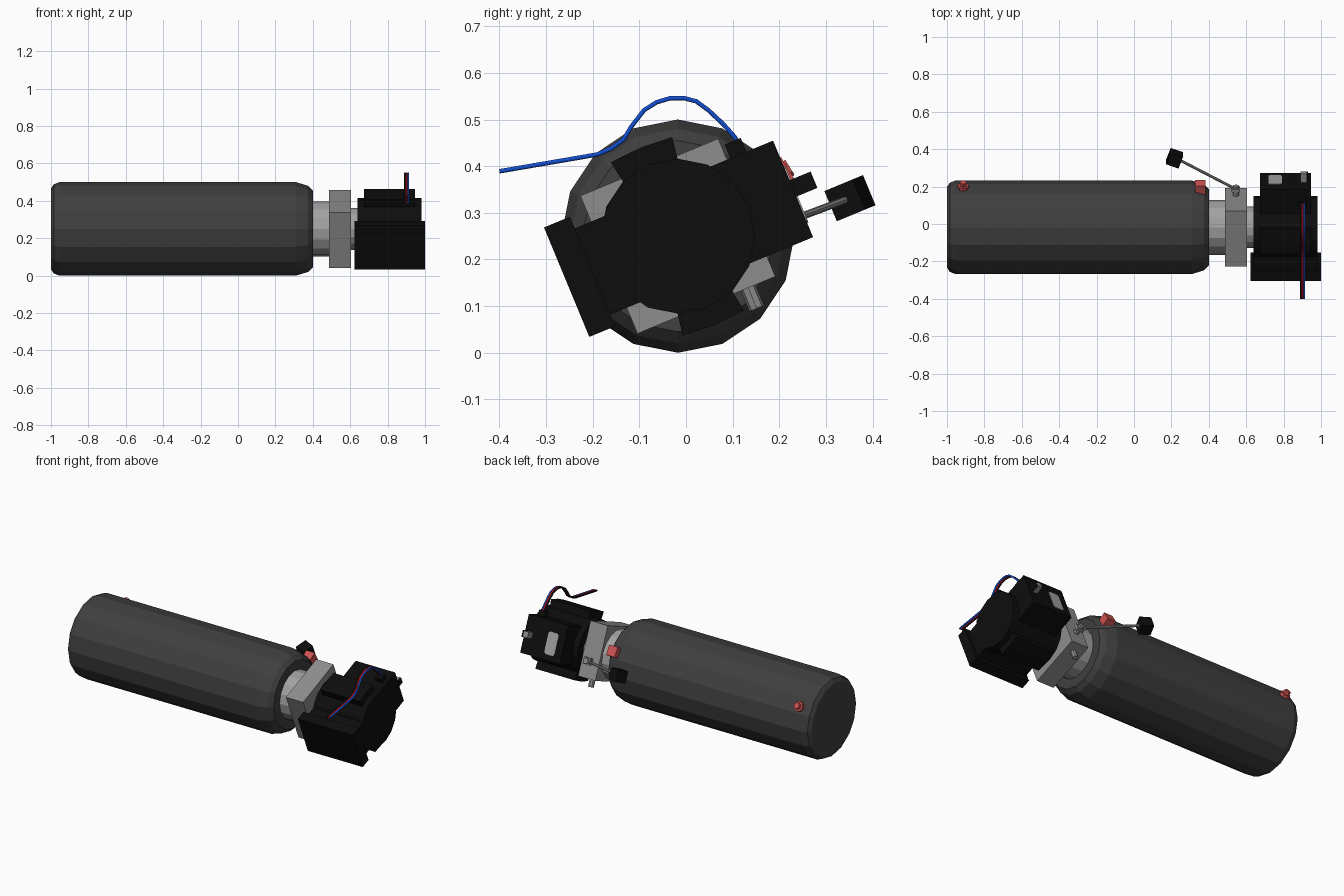
import bpy, bmesh, math
from mathutils import Matrix, Vector

if "Cube" in bpy.data.objects:
    bpy.data.objects.remove(bpy.data.objects["Cube"])

CY, CZ = -0.0175, 0.25          # axis of the whole unit
TILT = math.radians(22.5)       # pump and motor are turned about the axis


def mat(name, rgb):
    m = bpy.data.materials.new(name)
    m.diffuse_color = (*rgb, 1)
    m.use_nodes = True
    m.node_tree.nodes["Principled BSDF"].inputs["Base Color"].default_value = m.diffuse_color
    return m


TANK = mat("charcoal", (0.05, 0.05, 0.05))
BLACK = mat("black", (0.004, 0.004, 0.004))
GREY = mat("metal_grey", (0.27, 0.27, 0.27))
PALE = mat("pale_grey", (0.36, 0.36, 0.36))
RED = mat("cap_red", (0.6, 0.085, 0.08))
WIRE_RED = mat("wire_red", (0.6, 0.01, 0.01))
BLUE = mat("wire_blue", (0.006, 0.075, 0.62))


def frame(angle):
    """Axis frame: x along the unit, u outward, v across."""
    return Matrix.Translation((0, CY, CZ)) @ Matrix.Rotation(angle, 4, 'X')


F = frame(TILT)


def finish(name, bm, material, matrix):
    bmesh.ops.transform(bm, matrix=matrix, verts=bm.verts)
    bmesh.ops.recalc_face_normals(bm, faces=bm.faces)
    me = bpy.data.meshes.new(name)
    bm.to_mesh(me)
    bm.free()
    me.materials.append(material)
    ob = bpy.data.objects.new(name, me)
    bpy.context.collection.objects.link(ob)
    return ob


def box(name, x, u, v, material, f=F):
    bm = bmesh.new()
    bmesh.ops.create_cube(bm, size=1)
    for p in bm.verts:
        p.co = [a[0] if c < 0 else a[1] for a, c in zip((x, u, v), p.co)]
    return finish(name, bm, material, f)


def lathe(name, profile, material, f=F, n=16):
    """Turned part along x from (x, radius) points, capped at both ends."""
    bm = bmesh.new()
    rings = []
    for x, r in profile:
        rings.append([bm.verts.new((x, r * math.cos(2 * math.pi * i / n),
                                    r * math.sin(2 * math.pi * i / n))) for i in range(n)])
    for a, b in zip(rings, rings[1:]):
        for i in range(n):
            j = (i + 1) % n
            bm.faces.new((a[i], a[j], b[j], b[i]))
    bm.faces.new(rings[0])
    bm.faces.new(rings[-1])
    return finish(name, bm, material, f)


def rod(name, a, b, r, material, f=F, n=8):
    a, b = Vector(a), Vector(b)
    d = b - a
    bm = bmesh.new()
    bmesh.ops.create_cone(bm, cap_ends=True, segments=n, radius1=r, radius2=r, depth=d.length)
    m = Matrix.Translation((a + b) / 2) @ d.to_track_quat('Z', 'Y').to_matrix().to_4x4()
    return finish(name, bm, material, f @ m)


def extrude_x(name, outline, x0, x1, material, f=F):
    bm = bmesh.new()
    face = bm.faces.new([bm.verts.new((x0, u, v)) for u, v in outline])
    ext = bmesh.ops.extrude_face_region(bm, geom=[face])
    for p in ext['geom']:
        if isinstance(p, bmesh.types.BMVert):
            p.co.x = x1
    return finish(name, bm, material, f)


# Reservoir tank
lathe("tank", [(-1, 0.215), (-0.985, 0.238), (-0.955, 0.25), (0.31, 0.25),
               (0.375, 0.23), (0.4, 0.205)], TANK, frame(0))

# Red filler cap and red plug on the tank
CAP = frame(math.radians(31.5))
rod("filler_cap_base", (-0.913, 0.235, 0), (-0.913, 0.262, 0), 0.03, RED, CAP)
rod("filler_cap_top", (-0.913, 0.26, 0), (-0.913, 0.282, 0), 0.019, RED, CAP, 6)
box("tank_plug", (0.325, 0.383), (0.225, 0.277), (-0.03, 0.03), RED, CAP)

# Neck, pump block and motor flange
lathe("pump_neck", [(0.39, 0.147), (0.495, 0.147)], PALE)
box("pump_block", (0.487, 0.605), (-0.16, 0.16), (-0.16, 0.16), GREY)
lathe("motor_flange", [(0.6, 0.112), (0.65, 0.112)], PALE)
rod("drain_fitting", (0.545, 0.097, -0.155), (0.545, 0.097, -0.208), 0.017, GREY)

# Hand lever with its pivot and grip
rod("lever_pivot", (0.545, 0.15, -0.06), (0.545, 0.215, -0.06), 0.017, GREY)
box("lever_clevis", (0.522, 0.568), (0.185, 0.203), (-0.08, -0.04), GREY)
A, B = Vector((0.555, 0.19, -0.06)), Vector((0.235, 0.367, -0.066))
rod("lever_rod", A, B, 0.008, GREY)
bm = bmesh.new()
bmesh.ops.create_cube(bm, size=0.07)
finish("lever_grip", bm, BLACK, F @ Matrix.Translation((0.217, 0.372, -0.066))
       @ Matrix.Rotation(math.radians(-20), 4, 'Z'))

# Motor body with top and bottom lugs
lathe("motor_body", [(0.64, 0.166), (0.98, 0.166)], BLACK)
for side, s in (("top", 1), ("bottom", -1)):
    extrude_x(side + "_lug", [(-0.055, s * 0.1), (0.055, s * 0.1), (0.07, s * 0.201),
                              (0.0, s * 0.206), (-0.072, s * 0.201)], 0.675, 0.945, BLACK)

# Control box on the front and terminal box on the back
box("control_box", (0.623, 1.0), (-0.258, -0.198), (-0.127, 0.127), BLACK)
box("control_box_mount", (0.64, 0.98), (-0.2, -0.1), (-0.1, 0.1), BLACK)
box("terminal_box", (0.675, 0.945), (0.08, 0.267), (-0.113, 0.111), BLACK)

# Rounded pale plate on the terminal box
plate = []
for cx, cv, a0 in ((0.777, 0.037, 0), (0.733, 0.037, 90), (0.733, -0.067, 180), (0.777, -0.067, 270)):
    for k in range(3):
        t = math.radians(a0 + 45 * k)
        plate.append((cx + 0.013 * math.cos(t), cv + 0.013 * math.sin(t)))
bm = bmesh.new()
loops = [[bm.verts.new((x, u, v)) for x, v in plate] for u in (0.262, 0.27)]
for loop in loops:
    bm.faces.new(loop)
for i in range(len(plate)):
    j = (i + 1) % len(plate)
    bm.faces.new((loops[0][i], loops[0][j], loops[1][j], loops[1][i]))
finish("terminal_plate", bm, PALE, F)

# Side connector and wire socket
box("side_connector", (0.89, 0.922), (0.26, 0.315), (-0.018, 0.018), GREY)
box("side_connector_cover", (0.922, 0.93), (0.26, 0.316), (-0.019, 0.019), BLACK)
box("wire_socket", (0.88, 0.922), (0.168, 0.205), (0.1, 0.143), BLACK)

# Three looping wires
PATH = [(0.115, 0.44), (0.105, 0.462), (0.08, 0.49), (0.048, 0.52), (0.022, 0.539), (-0.005, 0.546),
        (-0.033, 0.546), (-0.063, 0.537), (-0.09, 0.52), (-0.117, 0.485), (-0.134, 0.457),
        (-0.16, 0.438), (-0.19, 0.425), (-0.4, 0.389)]
for x, label, m in ((0.892, "black", BLACK), (0.901, "red", WIRE_RED), (0.91, "blue", BLUE)):
    cu = bpy.data.curves.new(label + "_wire", 'CURVE')
    cu.dimensions = '3D'
    cu.bevel_depth = 0.0055
    cu.bevel_resolution = 1
    cu.use_fill_caps = True
    sp = cu.splines.new('POLY')
    sp.points.add(len(PATH) - 1)
    for p, (y, z) in zip(sp.points, PATH):
        p.co = (x, y, z, 1)
    cu.materials.append(m)
    bpy.context.collection.objects.link(bpy.data.objects.new(label + "_wire", cu))
